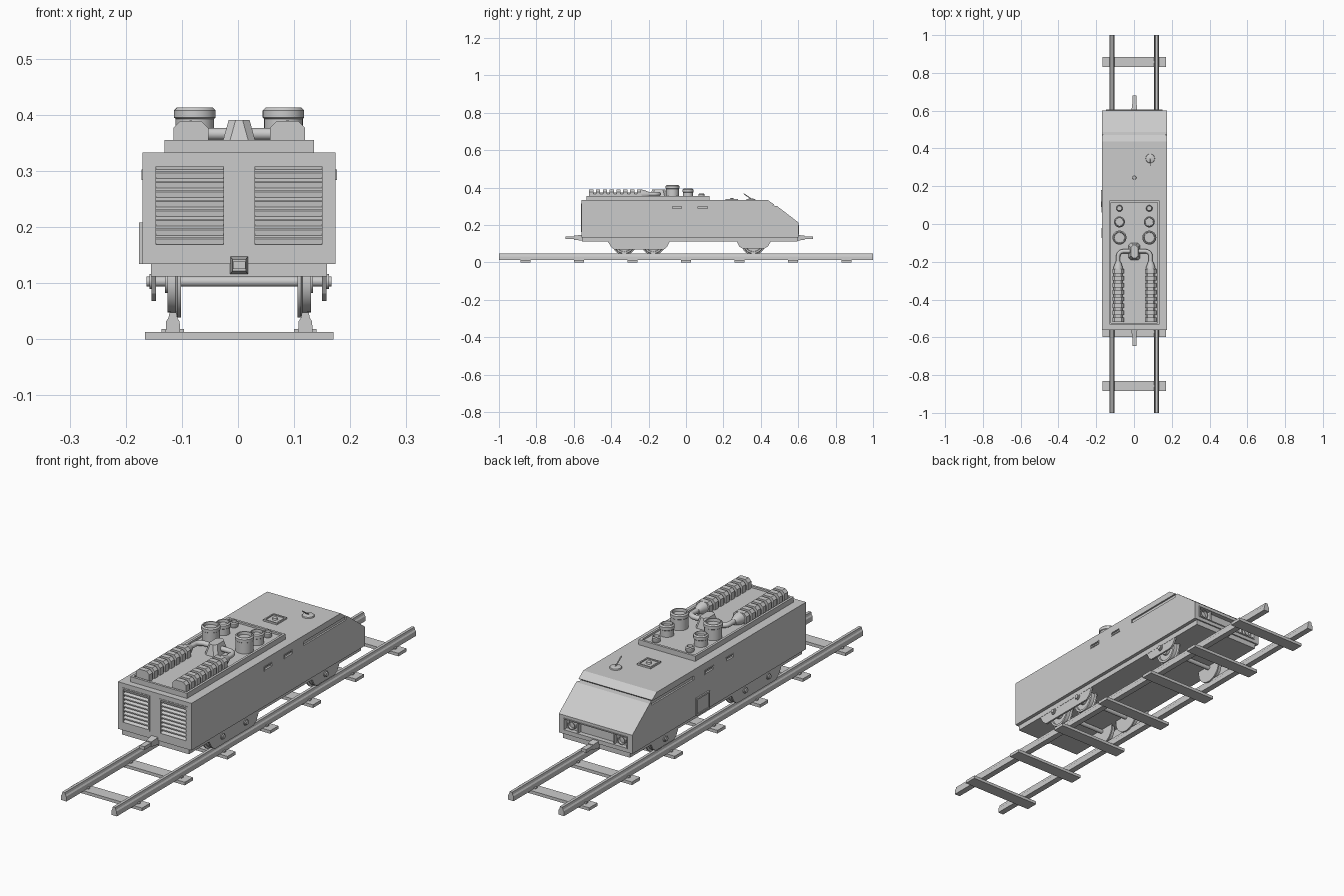
import bpy, bmesh, math
from mathutils import Vector

if "Cube" in bpy.data.objects:
    bpy.data.objects.remove(bpy.data.objects["Cube"])

CX = 0.002  # the model's own mid-line
grey = bpy.data.materials.new("plain_grey")
grey.diffuse_color = (0.6, 0.6, 0.6, 1)
grey.use_nodes = True
grey.node_tree.nodes["Principled BSDF"].inputs["Base Color"].default_value = grey.diffuse_color


def finish(name, bm, smooth=False):
    bmesh.ops.recalc_face_normals(bm, faces=bm.faces)
    me = bpy.data.meshes.new(name)
    bm.to_mesh(me)
    bm.free()
    me.materials.append(grey)
    ob = bpy.data.objects.new(name, me)
    bpy.context.collection.objects.link(ob)
    if smooth:
        bpy.ops.object.select_all(action='DESELECT')
        ob.select_set(True)
        bpy.context.view_layer.objects.active = ob
        bpy.ops.object.shade_smooth_by_angle(angle=math.radians(35))
    return ob


def add_box(bm, x0, x1, y0, y1, z0, z1):
    vs = bmesh.ops.create_cube(bm, size=1)["verts"]
    for v in vs:
        v.co = ((x0 + x1) / 2 + v.co.x * (x1 - x0) + CX,
                (y0 + y1) / 2 + v.co.y * (y1 - y0), (z0 + z1) / 2 + v.co.z * (z1 - z0))
    return vs


def boxes(name, *dims):
    bm = bmesh.new()
    for d in dims:
        add_box(bm, *d)
    return finish(name, bm)


def prism(name, pts, a0, a1, axis='x'):
    """Extrude an outline: axis x takes (y,z), y takes (x,z)."""
    bm = bmesh.new()
    place = (lambda p, a: (a + CX, p[0], p[1])) if axis == 'x' else (lambda p, a: (p[0] + CX, a, p[1]))
    f = bm.faces.new([bm.verts.new(place(p, a0)) for p in pts])
    d = (a1 - a0, 0, 0) if axis == 'x' else (0, a1 - a0, 0)
    ext = bmesh.ops.extrude_face_region(bm, geom=[f])["geom"]
    bmesh.ops.translate(bm, vec=d, verts=[g for g in ext if isinstance(g, bmesh.types.BMVert)])
    return finish(name, bm)


def lathe(name, prof, centre, axis='z', n=32):
    """Spin a closed (radius, height) outline."""
    bm = bmesh.new()
    rings = []
    for i in range(n):
        c, s = math.cos(2 * math.pi * i / n), math.sin(2 * math.pi * i / n)
        ring = []
        for r, h in prof:
            p = {'z': (r * c, r * s, h), 'x': (h, r * c, r * s), 'y': (r * c, h, r * s)}[axis]
            ring.append(bm.verts.new(Vector(p) + Vector(centre) + Vector((CX, 0, 0))))
        rings.append(ring)
    for i in range(n):
        a, b = rings[i], rings[(i + 1) % n]
        for j in range(len(prof) - 1):
            bm.faces.new((a[j], b[j], b[j + 1], a[j + 1]))
    bmesh.ops.remove_doubles(bm, verts=bm.verts, dist=1e-5)
    return finish(name, bm, True)


def tube(name, pts, r):
    cu = bpy.data.curves.new(name, 'CURVE')
    cu.dimensions = '3D'
    cu.bevel_depth, cu.bevel_resolution, cu.use_fill_caps = r, 3, True
    sp = cu.splines.new('POLY')
    sp.points.add(len(pts) - 1)
    for p, q in zip(sp.points, pts):
        p.co = (q[0] + CX, q[1], q[2], 1)
    cu.materials.append(grey)
    ob = bpy.data.objects.new(name, cu)
    bpy.context.collection.objects.link(ob)


def cut(ob, cutter):
    m = ob.modifiers.new("cut", 'BOOLEAN')
    m.object, m.operation, m.solver = cutter, 'DIFFERENCE', 'EXACT'
    bpy.context.view_layer.objects.active = ob
    bpy.ops.object.modifier_apply(modifier=m.name)
    bpy.data.objects.remove(cutter)


def frame(x0, x1, z0, z1, w, a0, a1, axis='y'):
    """Four bars of a rectangular frame facing y, x or z."""
    bars = [(x0, x1, z0, z0 + w), (x0, x1, z1 - w, z1),
            (x0, x0 + w, z0 + w, z1 - w), (x1 - w, x1, z0 + w, z1 - w)]
    if axis == 'y':
        return [(b[0], b[1], a0, a1, b[2], b[3]) for b in bars]
    if axis == 'x':
        return [(a0, a1) + b for b in bars]
    return [b + (a0, a1) for b in bars]


# Track
boxes("sleepers", *[(-0.168, 0.168, k * 2 / 7 - 0.027, k * 2 / 7 + 0.027, 0, 0.013) for k in range(-3, 4)])
rail = [(-.013, .012), (.013, .012), (.012, .032), (.008, .038), (.006, .048),
        (-.006, .048), (-.008, .038), (-.012, .032)]
for s in (-1, 1):
    prism("rail", [(s * .118 + x, z) for x, z in rail], -1, 1, 'y')
boxes("rail_bolts", *[(s * .118 + d - .004, s * .118 + d + .004, k * 2 / 7 - .006, k * 2 / 7 + .006, .012, .018)
                      for s in (-1, 1) for d in (-.016, .016) for k in range(-3, 4)])

# Body shell with cut grilles, light bay and window slots
B = 0.172
body = prism("body", [(-.56, .134), (-.56, .333), (.438, .333), (.470, .311), (.463, .304), (.486, .302),
                      (.602, .213), (.602, .134)], -B, B)
grilles = [(-.154, -.022, .163, .314), (.022, .154, .163, .314)]
wins = [(-.075, -.020), (.060, .118)]
bm = bmesh.new()
for x0, x1, z0, z1 in grilles:
    add_box(bm, x0, x1, -.6, -.535, z0, z1)
add_box(bm, -.148, .148, .583, .65, .152, .198)
for s in (-1, 1):
    for y0, y1, z0, z1 in [(a, b, .284, .303) for a, b in wins] + [(.19, .474, .291, .307)]:
        add_box(bm, *sorted((s * .165, s * .2)), y0, y1, z0, z1)
cut(body, finish("cutter", bm))

# Grille louvres, tilted
bm = bmesh.new()
for x0, x1, z0, z1 in grilles:
    for k in range(9):
        z = z0 + .008 + k * .0168
        for v in add_box(bm, x0, x1, -.558, -.536, z - .0025, z + .0025):
            v.co.z += (v.co.y + .547) * .45
finish("grille_louvres", bm)
boxes("grille_frames", *[b for g in grilles for b in frame(*g, .006, -.562, -.54)])

# Small side window frames and the left door
boxes("window_frames", *[b for s in (-1, 1) for w in wins
                         for b in frame(*w, .284, .303, .004, *sorted((s * .166, s * .174)), axis='x')])
boxes("side_door", (-.175, -.170, .09, .18, .134, .208),
      *frame(.09, .18, .134, .208, .007, -.178, -.170, axis='x'))

# Lights in the nose
boxes("light_bay_trim", *frame(-.15, .15, .149, .201, .004, .59, .605),
      *[(s * .085 - .003, s * .085 + .003, .583, .6, .153, .197) for s in (-1, 1)])
for s in (-1, 1):
    lathe("headlight", [(0, .58), (.018, .58), (.018, .598), (.014, .598), (.012, .590), (0, .592)],
          (s * .117, 0, .175), 'y', 24)

# Chassis and couplers
boxes("chassis", (-.157, .157, -.555, .596, .112, .135))
for s, y in ((-1, .555), (1, .59)):
    bm = bmesh.new()
    for v in add_box(bm, -.016, .016, *sorted((s * y, s * (y + .045))), .116, .148):
        if abs(v.co.y) > y + .02:
            v.co.x = CX + (v.co.x - CX) * .75
            v.co.z = .132 + (v.co.z - .132) * .65
    add_box(bm, -.011, .011, *sorted((s * (y + .04), s * (y + .09))), .125, .139)
    finish("coupler", bm)

# Bogies: side frames, axles, flanged wheels
for s in (-1, 1):
    x = sorted((s * .148, s * .156))
    prism("front_bogie_frame", [(-.42, .115), (-.40, .082), (-.382, .068), (-.120, .068), (-.102, .082), (-.085, .115)], *x)
    prism("rear_bogie_frame", [(.27, .115), (.285, .085), (.30, .075), (.42, .075), (.438, .085), (.455, .115)], *x)
for y in (-.33, -.175, .36):
    lathe("axle", [(0, -.165), (.009, -.165), (.009, .165), (0, .165)], (0, y, .103), 'x', 20)
    for s in (-1, 1):
        prof = [(0, .104), (.064, .104), (.064, .110), (.056, .113), (.055, .128), (.046, .128), (.044, .122),
                (.022, .122), (.020, .132), (0, .132)]
        lathe("wheel", [(r, s * h) for r, h in prof], (0, y, .103), 'x', 32)
        lathe("axle_cap", [(0, s * .154), (.013, s * .154), (.013, s * .160), (0, s * .160)], (0, y, .103), 'x', 20)

# Engine deck with raised rim
boxes("engine_deck", (-.133, .133, -.533, .125, .33, .347), *frame(-.133, .133, -.533, .125, .01, .345, .355, axis='z'))

# Ribbed cylinder banks, pipes and stacks, mirrored
def hood(x, w, z0, z1, c):
    return [(x - w, z0), (x + w, z0), (x + w, z1 - c), (x + w - c, z1), (x - w + c, z1), (x - w, z1 - c)]


for s in (-1, 1):
    x = s * .086
    prism("bank_core", hood(x, .024, .345, .374, .008), -.515, -.235, 'y')
    for k in range(8):
        y = -.518 + k * .0365
        prism("bank_rib", hood(x, .031, .347, .389, .012), y, y + .023, 'y')
    lathe("bank_inlet", [(0, -.245), (.026, -.245), (.024, -.228), (.013, -.198), (0, -.198)], (x, 0, .364), 'y', 16)
    arc = [(s * (.058 + .028 * math.sin(a)), -.172 + .028 * math.cos(a), .366)
           for a in [i * math.pi / 12 for i in range(7)]]
    tube("intake_pipe", [(s * .02, -.144, .366)] + arc + [(x, -.205, .366)], .011)
    for name, y, r, top in (("large_stack", -.072, .037, .413), ("medium_stack", .011, .029, .394),
                            ("small_stack", .083, .017, .369)):
        lathe(name, [(0, .34), (r * .93, .34), (r * .93, top - .02), (r, top - .018), (r, top - .005), (r - .005, top),
                     (r * .75, top), (r * .72, top - .012), (0, top - .012)], (s * .079, y, 0), 'z', 32)
bm = bmesh.new()
for v in add_box(bm, -.031, .031, -.192, -.1, .346, .391):
    if v.co.z > .37:
        v.co.x = CX + (v.co.x - CX) * .6
        v.co.y = -.146 + (v.co.y + .146) * .75
bmesh.ops.bevel(bm, geom=[e for e in bm.edges if abs(e.verts[0].co.z - e.verts[1].co.z) > .02],
                offset=.012, segments=1, affect='EDGES')
finish("pipe_junction", bm)

# Roof hatch and aerial
boxes("roof_hatch", (-.03, .03, .213, .277, .33, .336), *frame(-.032, .032, .211, .279, .006, .33, .340, axis='z'))
lathe("hatch_knob", [(0, .335), (.011, .335), (.009, .343), (0, .345)], (0, .245, 0), 'z', 12)
lathe("aerial_base", [(0, .33), (.025, .33), (.023, .338), (.012, .341), (0, .341)], (.084, .347, 0), 'z', 24)
tube("aerial", [(.084, .352, .338), (.084, .308, .368)], .0025)
